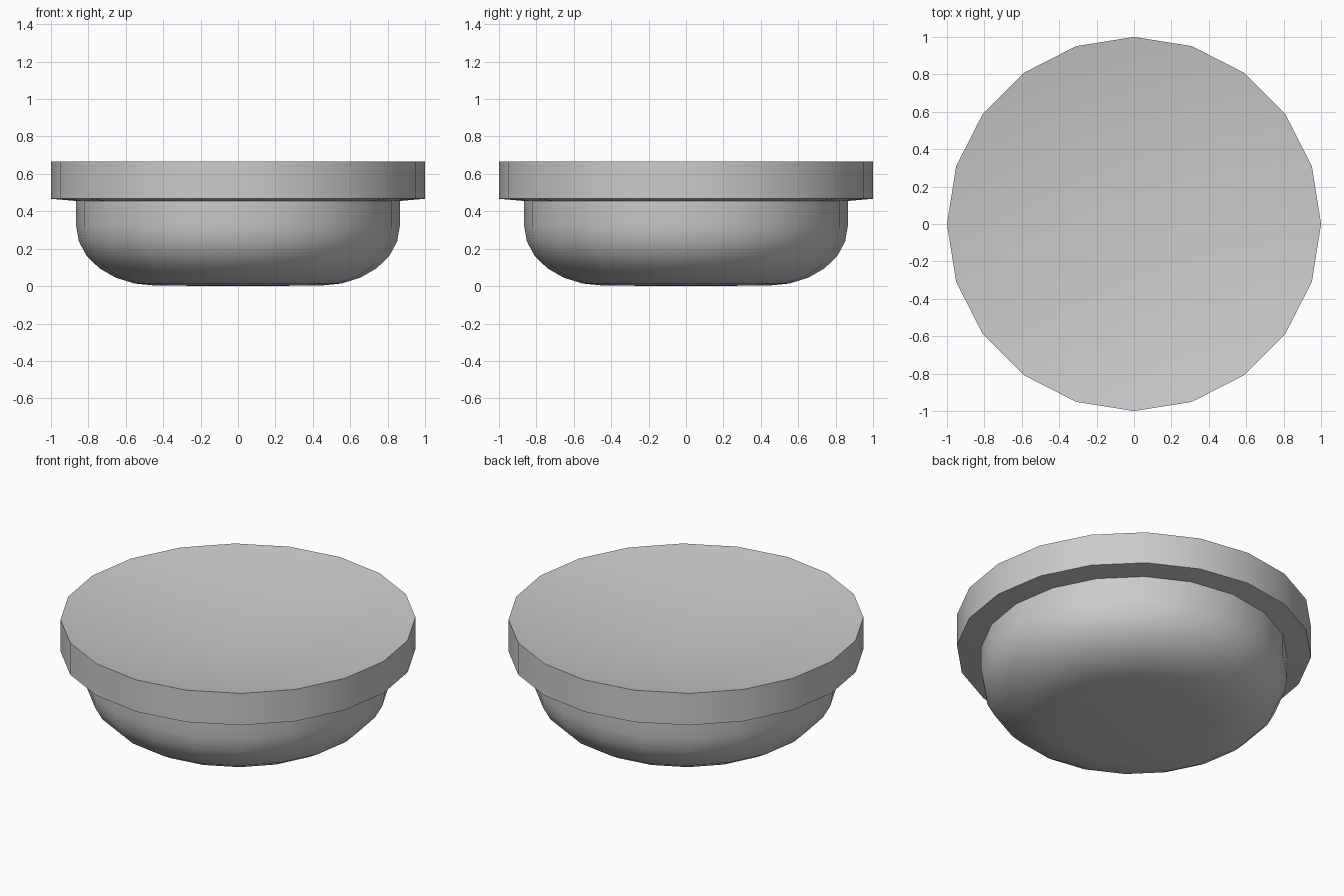
import bpy, bmesh, math

if "Cube" in bpy.data.objects:
    bpy.data.objects.remove(bpy.data.objects["Cube"])

SIDES = 20


def lathe(name, profile):
    """Revolve (radius, z) points, listed from top to bottom, around z."""
    bm = bmesh.new()
    verts = [bm.verts.new((r, 0, z)) for r, z in profile]
    edges = [bm.edges.new(pair) for pair in zip(verts, verts[1:])]
    bmesh.ops.spin(bm, geom=verts + edges, cent=(0, 0, 0), axis=(0, 0, 1),
                   angle=math.tau, steps=SIDES, use_merge=True)
    bmesh.ops.remove_doubles(bm, verts=bm.verts, dist=1e-4)
    bmesh.ops.recalc_face_normals(bm, faces=bm.faces)
    # Make sure the shell faces outwards
    probe = max(bm.faces, key=lambda f: f.calc_center_median().xy.length)
    c = probe.calc_center_median()
    if probe.normal.x * c.x + probe.normal.y * c.y < 0:
        bmesh.ops.reverse_faces(bm, faces=bm.faces)
    mesh = bpy.data.meshes.new(name)
    bm.to_mesh(mesh)
    bm.free()
    obj = bpy.data.objects.new(name, mesh)
    bpy.context.collection.objects.link(obj)
    bpy.ops.object.select_all(action='DESELECT')
    bpy.context.view_layer.objects.active = obj
    obj.select_set(True)
    bpy.ops.object.shade_smooth_by_angle(angle=math.radians(30))
    # Darker grey finish
    mat = bpy.data.materials.get("grey") or bpy.data.materials.new("grey")
    mat.diffuse_color = (0.57, 0.57, 0.57, 1)
    mat.use_nodes = True
    mat.node_tree.nodes["Principled BSDF"].inputs["Base Color"].default_value = mat.diffuse_color
    mesh.materials.append(mat)
    return obj


# Wide cap: shallow funnel top, upright rim, slightly sloping underside
lathe("cap", [(0, 0.49), (1, 0.665), (1, 0.467), (0.865, 0.455)])

# Rounded bowl below the cap, with a nearly flat base
R, H, STEPS = 0.42, 0.317, 6
corner = [(0.865 - R + R * math.cos(a), 0.32 - H * math.sin(a))
          for a in (math.pi / 2 * i / STEPS for i in range(STEPS + 1))]
lathe("bowl", [(0.865, 0.455)] + corner + [(0, 0)])
